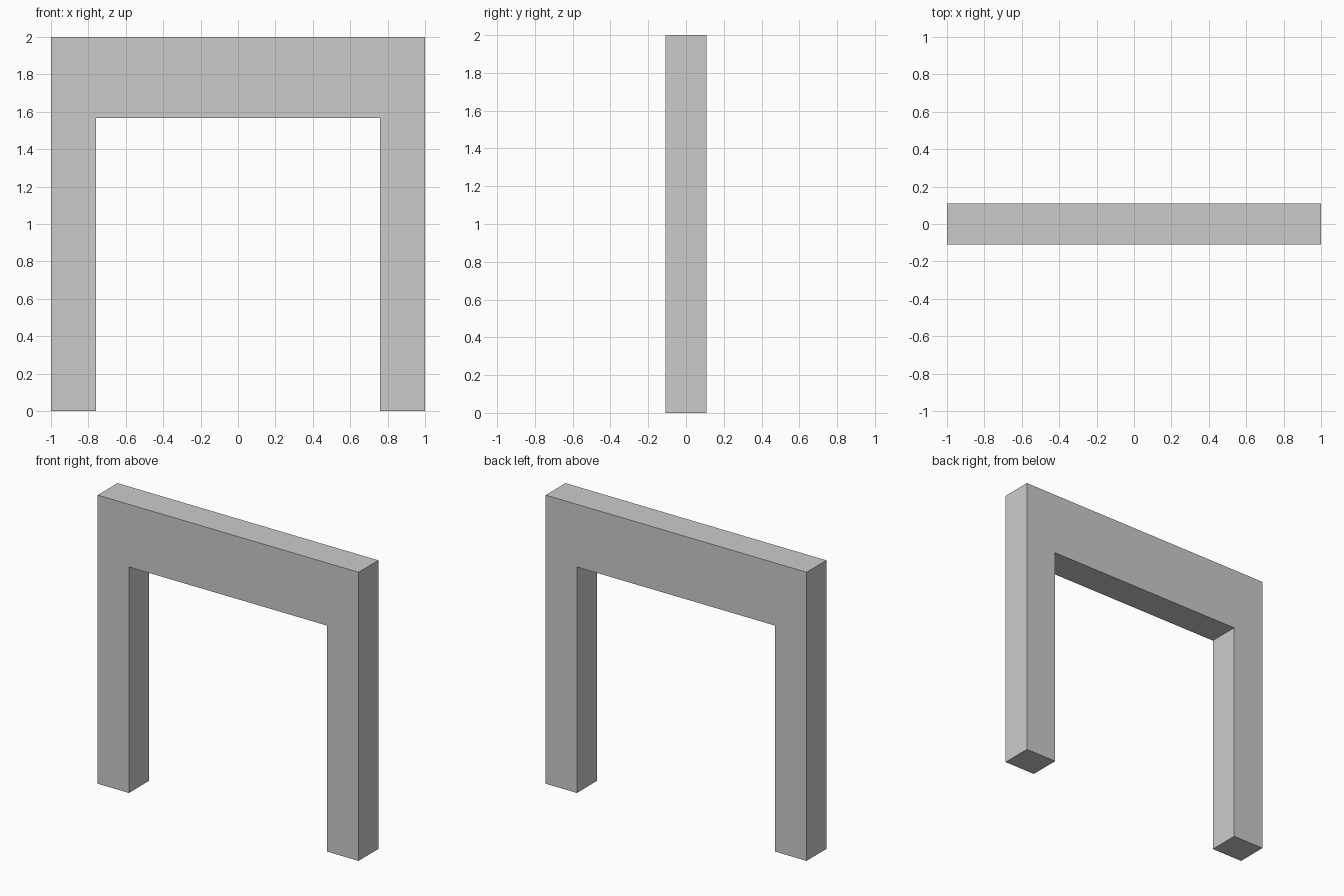
import bpy
import bmesh

if "Cube" in bpy.data.objects:
    bpy.data.objects.remove(bpy.data.objects["Cube"])

HALF_WIDTH, HEIGHT, DEPTH = 1.0, 2.0, 0.217
OPEN_HALF, OPEN_TOP = 0.76, 1.566

# Right half of the arch outline (x, z), mirrored to give the full profile
half = [(OPEN_HALF, OPEN_TOP), (OPEN_HALF, 0), (HALF_WIDTH, 0), (HALF_WIDTH, HEIGHT)]
profile = half + [(-x, z) for x, z in reversed(half)]

# Extrude the profile from front to back
bm = bmesh.new()
front = bm.faces.new([bm.verts.new((x, -DEPTH / 2, z)) for x, z in profile])
extruded = bmesh.ops.extrude_face_region(bm, geom=[front], use_keep_orig=True)
back = [v for v in extruded["geom"] if isinstance(v, bmesh.types.BMVert)]
bmesh.ops.translate(bm, verts=back, vec=(0, DEPTH, 0))
bmesh.ops.recalc_face_normals(bm, faces=bm.faces)

# Door frame: two posts and a lintel in one solid piece
mesh = bpy.data.meshes.new("door_frame")
bm.to_mesh(mesh)
bm.free()
bpy.context.collection.objects.link(bpy.data.objects.new("door_frame", mesh))
